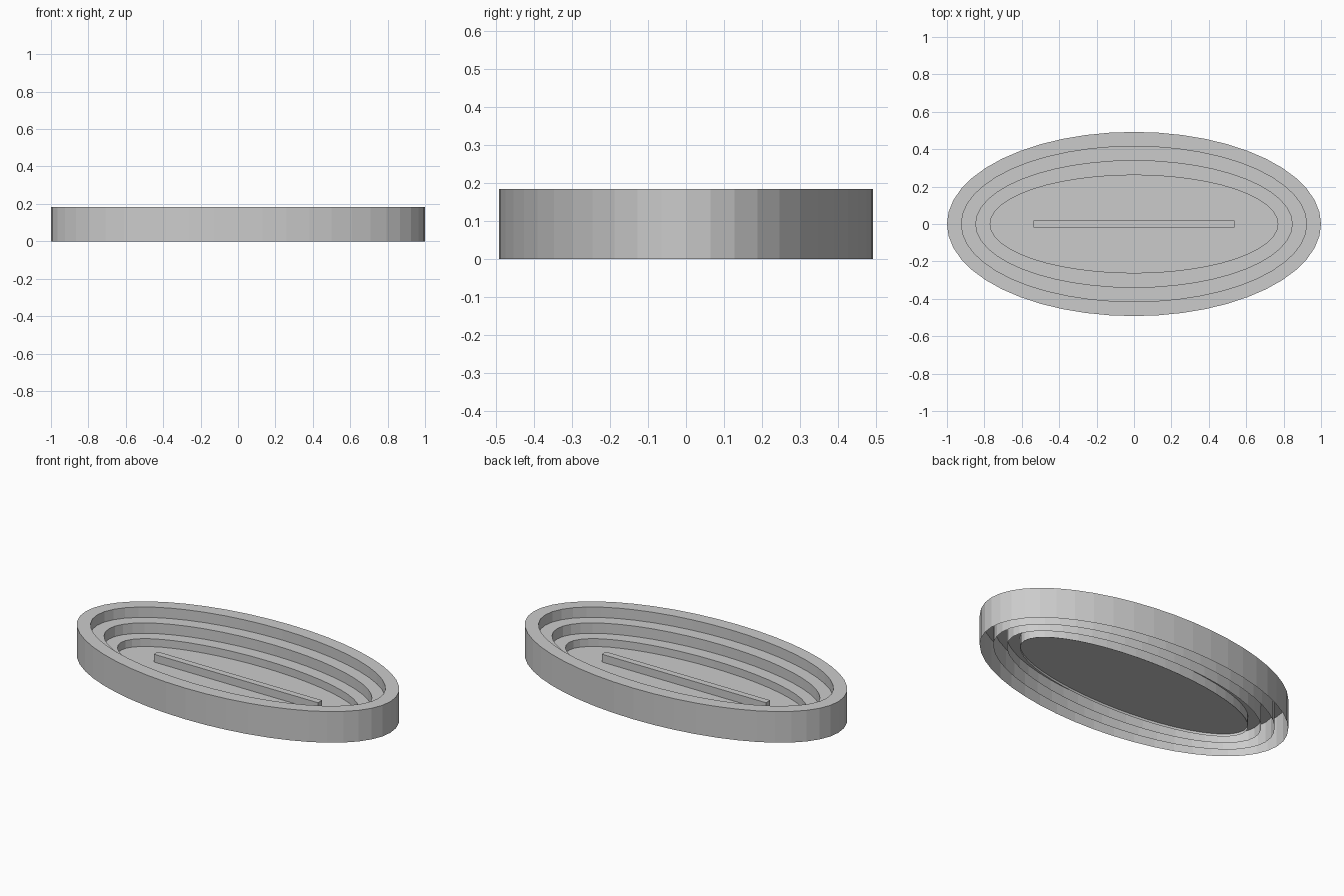
import bpy, bmesh
from math import cos, sin, pi

if "Cube" in bpy.data.objects:
    bpy.data.objects.remove(bpy.data.objects["Cube"])

U = 1 / 13      # model unit
N = 48          # sides of every ellipse


def finish(name, bm):
    mesh = bpy.data.meshes.new(name)
    bm.to_mesh(mesh)
    bm.free()
    obj = bpy.data.objects.new(name, mesh)
    bpy.context.collection.objects.link(obj)
    return obj


def ellipse(bm, a, b, z):
    return [bm.verts.new((a * U * cos(2 * pi * i / N), b * U * sin(2 * pi * i / N), z * U))
            for i in range(N)]


def tier(name, a, b, height):
    """Stepped seating ring: outer wall, top and inner wall, open underneath."""
    bm = bmesh.new()
    loops = [ellipse(bm, a, b, 0), ellipse(bm, a, b, height),
             ellipse(bm, a - 1, b - 1, height), ellipse(bm, a - 1, b - 1, 0)]
    for lo, hi in zip(loops, loops[1:]):
        for i in range(N):
            j = (i + 1) % N
            bm.faces.new((lo[i], lo[j], hi[j], hi[i]))
    return finish(name, bm)


# Three seating tiers stepping down towards the middle
tier("outer_tier", 13, 6.4, 2.4)
tier("middle_tier", 12, 5.4, 1.6)
tier("inner_tier", 11, 4.4, 0.8)

# Arena floor, a single sheet just above the ground
bm = bmesh.new()
bm.faces.new(ellipse(bm, 10, 3.4, 0.2))
finish("arena_floor", bm)

# Low dividing wall along the middle
bm = bmesh.new()
bmesh.ops.create_cube(bm, size=1)
bmesh.ops.scale(bm, vec=(14 * U, 0.5 * U, 0.6 * U), verts=bm.verts)
bmesh.ops.translate(bm, vec=(0, 0, 0.5 * U), verts=bm.verts)
finish("dividing_wall", bm)
